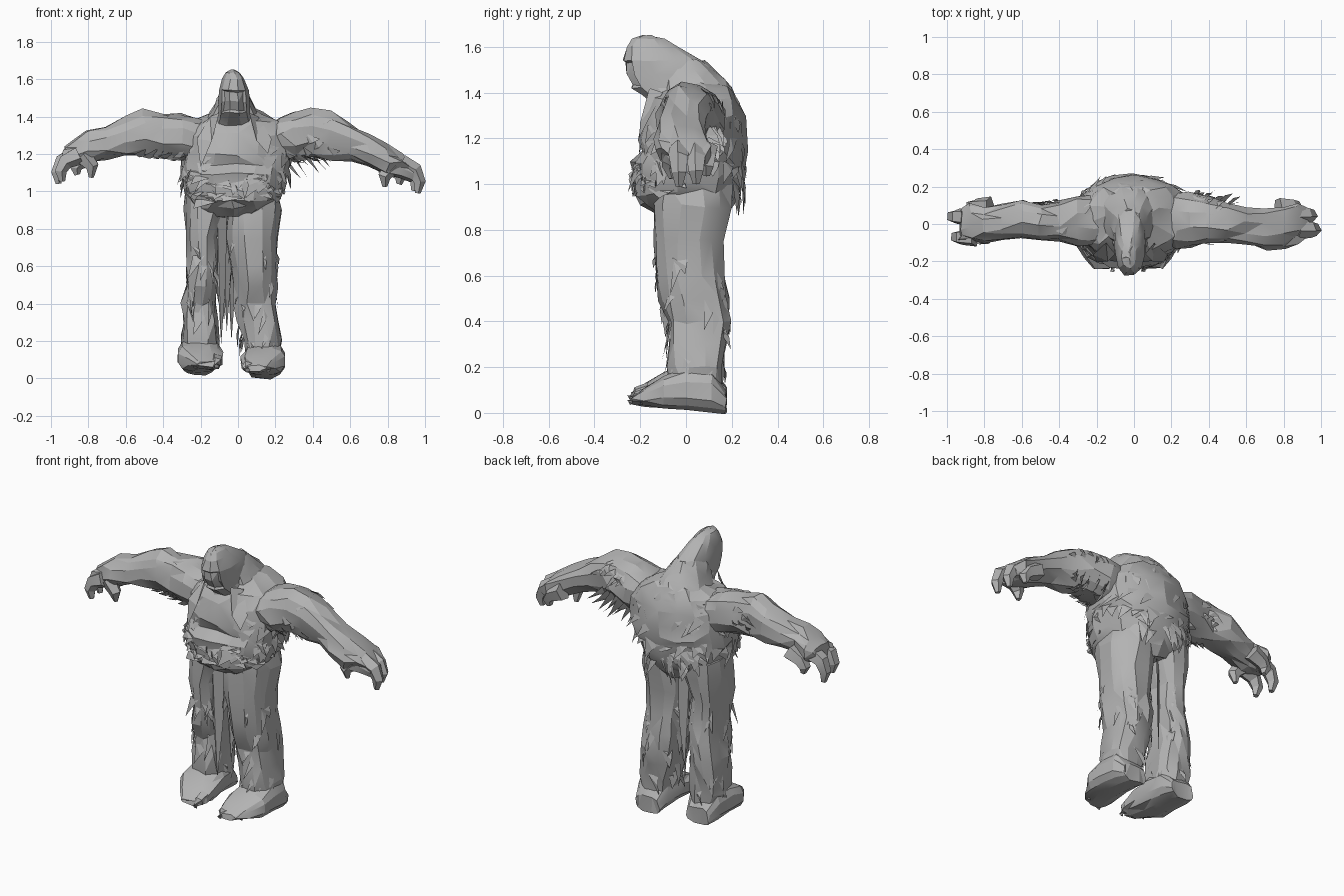
import bpy, bmesh, math, random
from mathutils import Vector

if "Cube" in bpy.data.objects:
    bpy.data.objects.remove(bpy.data.objects["Cube"])

random.seed(7)
grey = bpy.data.materials.new("stone grey")
grey.diffuse_color = (0.45, 0.45, 0.45, 1)
grey.use_nodes = True
grey.node_tree.nodes["Principled BSDF"].inputs["Base Color"].default_value = grey.diffuse_color


def finish(name, bm, angle=18):
    bmesh.ops.recalc_face_normals(bm, faces=bm.faces)
    me = bpy.data.meshes.new(name)
    bm.to_mesh(me)
    bm.free()
    me.materials.append(grey)
    ob = bpy.data.objects.new(name, me)
    bpy.context.collection.objects.link(ob)
    bpy.ops.object.select_all(action='DESELECT')
    ob.select_set(True)
    bpy.context.view_layer.objects.active = ob
    bpy.ops.object.shade_smooth_by_angle(angle=math.radians(angle))
    return ob


def ring_point(ring, ang, axis, power=0.85):
    """Point on a rounded-box ring: (position, a_min, a_max, b_min, b_max)."""
    t, a0, a1, b0, b1 = ring
    c, s = math.cos(ang), math.sin(ang)
    a = (a0 + a1) / 2 + (a1 - a0) / 2 * math.copysign(abs(c) ** power, c)
    b = (b0 + b1) / 2 + (b1 - b0) / 2 * math.copysign(abs(s) ** power, s)
    return Vector({'z': (a, b, t), 'x': (t, a, b), 'y': (a, t, b)}[axis])


def bridge(bm, loops):
    n = len(loops[0])
    for p, q in zip(loops, loops[1:]):
        for i in range(n):
            j = (i + 1) % n
            bm.faces.new((p[i], p[j], q[j], q[i]))
    bm.faces.new(loops[0])
    bm.faces.new(loops[-1])


def loft(name, rings, axis, sides=12, jitter=0.008, recess=None, power=.85):
    bm = bmesh.new()
    loops = []
    for r in rings:
        loops.append([bm.verts.new(ring_point(r, math.tau * (i + .5) / sides, axis, power)
                      + Vector([random.uniform(-jitter, jitter) for _ in range(3)]))
                      for i in range(sides)])
    bridge(bm, loops)
    if recess:
        bmesh.ops.recalc_face_normals(bm, faces=bm.faces)
        faces = [f for f in bm.faces if recess(f)]
        bmesh.ops.inset_region(bm, faces=faces, thickness=0.01, depth=-0.012)
    bmesh.ops.triangulate(bm, faces=bm.faces)
    return finish(name, bm)


def tube(name, points, radii, sides=5):
    """Tapered crooked finger or toe."""
    bm = bmesh.new()
    pts = [Vector(p) for p in points]
    loops = []
    for k, p in enumerate(pts):
        d = (pts[min(k + 1, len(pts) - 1)] - pts[max(k - 1, 0)]).normalized()
        u = d.cross(Vector((0, 0, 1) if abs(d.y) > .9 else (.1, 1, .1))).normalized()
        v = d.cross(u)
        loops.append([bm.verts.new(p + radii[k] * (u * math.cos(math.tau * i / sides)
                      + v * math.sin(math.tau * i / sides))) for i in range(sides)])
    bridge(bm, loops)
    return finish(name, bm)


def plate(name, corners):
    """Single folded piece of cloth."""
    bm = bmesh.new()
    bm.faces.new([bm.verts.new(c) for c in corners])
    bmesh.ops.triangulate(bm, faces=bm.faces)
    return finish(name, bm)


def tatters(name, rings, axis, count, t_range, length, drop, angles=(0, math.tau),
            width=0.04, sway=.5, lift=.012):
    """Torn cloth points lying on a lofted surface."""
    bm = bmesh.new()
    for _ in range(count):
        t = random.uniform(*t_range)
        for r, s in zip(rings, rings[1:]):
            lo, hi = sorted((r[0], s[0]))
            if lo <= t <= hi:
                f = (t - r[0]) / (s[0] - r[0])
                ring = [x + (y - x) * f for x, y in zip(r, s)]
        ang = random.uniform(*angles)
        p = ring_point(ring, ang, axis)
        side = (ring_point(ring, ang + .1, axis) - p).normalized()
        mid = (ring_point(ring, 0, axis) + ring_point(ring, math.pi, axis)) / 2
        out = (p - mid).normalized()
        d = Vector(drop) + side * random.uniform(-sway, sway)
        ln = random.uniform(*length)
        w = side * random.uniform(.5, 1) * width
        corners = [p - w - out * .012, p + w - out * .012,
                   p + d * ln * .5 + w * .6 + out * lift, p + d * ln + out * lift * .3]
        bm.faces.new([bm.verts.new(c) for c in corners])
    bmesh.ops.triangulate(bm, faces=bm.faces)
    return finish(name, bm, 15)


# Torso with a heavy sash around the belly
torso = [(.87, -.19, .14, -.12, .16), (.91, -.23, .17, -.195, .20), (.96, -.27, .22, -.22, .23),
         (1.02, -.29, .24, -.235, .25), (1.09, -.305, .265, -.232, .258), (1.14, -.3, .28, -.2, .26),
         (1.2, -.29, .29, -.2, .257), (1.3, -.29, .29, -.18, .25), (1.37, -.25, .24, -.135, .23),
         (1.42, -.15, .13, -.08, .205), (1.45, -.09, .07, -.02, .16)]
loft("torso", torso, 'z', 18, .013)

# Cowl draped over the upper back and neck
cowl = [(1.28, -.24, .21, -.12, .25), (1.35, -.21, .17, -.11, .235), (1.4, -.17, .125, -.12, .218),
        (1.45, -.135, .09, -.12, .18), (1.5, -.11, .065, -.13, .13), (1.54, -.08, .04, -.12, .08)]
loft("cowl", cowl, 'z', 12, .007)

# Hood leaning forward, with a shallow face opening
hood = [(1.3, -.16, .12, -.155, .1), (1.355, -.14, .1, -.15, .1), (1.385, -.12, .08, -.19, .1),
        (1.42, -.11, .07, -.245, .12), (1.48, -.108, .066, -.275, .14), (1.54, -.103, .058, -.28, .075),
        (1.6, -.085, .035, -.262, -.03), (1.635, -.065, .01, -.235, -.09), (1.65, -.04, -.02, -.19, -.15)]
loft("hood", hood, 'z', 12, .004, lambda f: f.normal.y < -.5 and
     abs(f.calc_center_median().x + .022) < .05 and 1.42 < f.calc_center_median().z < 1.54)

# Hood lapels falling over the chest
for s, x, low in ((-1, -.1, 1.13), (1, .06, 1.2)):
    plate(f"lapel_{s}", [(x, -.16, 1.42), (x + s * .05, -.1, 1.4), (x + s * .12, -.165, 1.28),
                         (x + s * .1, -.205, low), (x + s * .04, -.2, 1.27)])

# Legs in baggy trousers
leg_l = [(.08, -.29, -.11, -.06, .15), (.2, -.3, -.1, -.08, .17), (.3, -.3, -.11, -.08, .18),
         (.4, -.3, -.12, -.08, .195), (.5, -.28, -.11, -.115, .19), (.6, -.27, -.1, -.13, .17),
         (.75, -.28, -.11, -.14, .16), (.9, -.29, -.05, -.145, .2), (1.0, -.28, -.02, -.14, .2)]
leg_r = [(.08, .04, .22, -.06, .15), (.2, .02, .24, -.08, .17), (.3, 0, .22, -.08, .18),
         (.4, -.02, .21, -.08, .195), (.5, -.03, .21, -.115, .19), (.6, -.04, .21, -.13, .17),
         (.75, -.06, .22, -.14, .16), (.9, -.06, .23, -.145, .2), (1.0, -.04, .22, -.14, .2)]
loft("left_leg", leg_l, 'z', 12, .012)
loft("right_leg", leg_r, 'z', 12, .012)

# Feet tapering toward the inner toes
for name, cx, dz, inner in (("left", -.205, .015, 1), ("right", .14, -.005, -1)):
    foot = [(y, cx + inner * s - w, cx + inner * s + w, z0 + dz, z1 + dz) for y, w, s, z0, z1 in
            ((-.235, .055, .045, .045, .075), (-.18, .09, .03, .035, .115), (-.1, .12, .005, .025, .165),
             (.0, .115, 0, .015, .2), (.11, .105, 0, .008, .19), (.175, .08, 0, .004, .1))]
    loft(name + "_foot", foot, 'y', 12, .006, power=.7)
    for i in range(3):
        x = cx + inner * (.09 - i * .055)
        tip = -.25 + i * .025
        tube(f"{name}_toe_{i}", [(x, tip + .09, .085 + dz), (x, tip + .035, .07 + dz),
                                 (x, tip, .05 + dz)], [.036, .03, .014])

# Arms
arm_l = [(-.14, -.09, .14, 1.2, 1.36), (-.22, -.12, .165, 1.165, 1.4), (-.3, -.12, .16, 1.17, 1.42),
         (-.4, -.09, .12, 1.18, 1.42), (-.5, -.08, .11, 1.185, 1.445), (-.6, -.07, .13, 1.18, 1.405),
         (-.7, -.08, .1, 1.165, 1.35), (-.8, -.1, .08, 1.15, 1.32), (-.87, -.09, .12, 1.14, 1.285),
         (-.93, -.08, .08, 1.16, 1.24)]
arm_r = [(.14, -.09, .14, 1.2, 1.35), (.22, -.13, .17, 1.16, 1.39), (.3, -.12, .17, 1.16, 1.42),
         (.4, -.1, .14, 1.175, 1.44), (.5, -.1, .11, 1.165, 1.425), (.6, -.11, .08, 1.165, 1.365),
         (.7, -.135, .08, 1.135, 1.31), (.8, -.13, .1, 1.09, 1.25), (.87, -.1, .12, 1.075, 1.2),
         (.93, -.06, .09, 1.06, 1.14)]
loft("left_arm", arm_l, 'x', 12, .012)
loft("right_arm", arm_r, 'x', 12, .012)

# Thick clawed fingers, curled down: (y, distance back, relative length)
hands = ((-1, .05, ((-.07, .02, .9), (.04, 0, 1), (.095, .1, .6))),
         (1, 0, ((-.03, 0, 1), (.045, .02, .9), (.09, .1, .6))))
for side, dz, fingers in hands:
    for i, (y, back, ln) in enumerate(fingers):
        tube(f"finger_{side}_{i}",
             [(side * (.87 - back), y, 1.145 + dz), (side * (.945 - back), y, 1.11 + dz),
              (side * (.97 - back), y, 1.11 - .06 * ln + dz), (side * (.96 - back), y, 1.11 - .12 * ln + dz)],
             [.054, .044, .034, .016])
    tube(f"thumb_{side}", [(side * .83, -.06, 1.14 + dz), (side * .78, -.07, 1.08 + dz),
                           (side * .785, -.06, 1.025 + dz)], [.05, .036, .014])

# Torn clothing: broad overlapping scraps, then hanging points
down = (0, 0, -1)
tatters("torso_scraps", torso, 'z', 110, (1.04, 1.38), (.05, .12), down, width=.06, sway=1.2, lift=.007)
tatters("sash_folds", torso, 'z', 30, (.95, 1.12), (.03, .05), down, (3.3, 6.1), .09, 2.5, .01)
tatters("back_tatters", torso, 'z', 14, (.98, 1.1), (.1, .2), down, (1.0, 2.2), lift=.005)
tatters("cowl_tatters", cowl, 'z', 24, (1.29, 1.4), (.08, .16), down, lift=.01)
tatters("left_leg_scraps", leg_l, 'z', 40, (.18, .75), (.06, .16), down, width=.035, lift=.006)
tatters("right_leg_scraps", leg_r, 'z', 40, (.18, .75), (.06, .16), down, width=.035, lift=.006)
tatters("left_sleeve_scraps", arm_l, 'x', 24, (-.5, -.22), (.05, .1), (-.9, 0, -.1), lift=.006)
tatters("right_sleeve_scraps", arm_r, 'x', 24, (.22, .5), (.05, .1), (.9, 0, -.1), lift=.006)
tatters("right_sleeve_tatters", arm_r, 'x', 16, (.28, .5), (.07, .15), (.6, .2, -.7), (-1.2, 1.0))

# Long loin strips between the legs
for i, (x, y, top, tip) in enumerate(((-.085, -.07, .86, .18), (-.055, .02, .88, .25),
                                      (-.07, .12, .9, .3), (-.03, .06, .85, .2))):
    mid = (top + tip) / 2
    plate(f"loin_strip_{i}", [(x - .025, y - .02, top), (x + .025, y + .02, top),
                              (x + .02, y + .02, mid), (x - .005, y, tip), (x - .025, y - .01, mid)])
